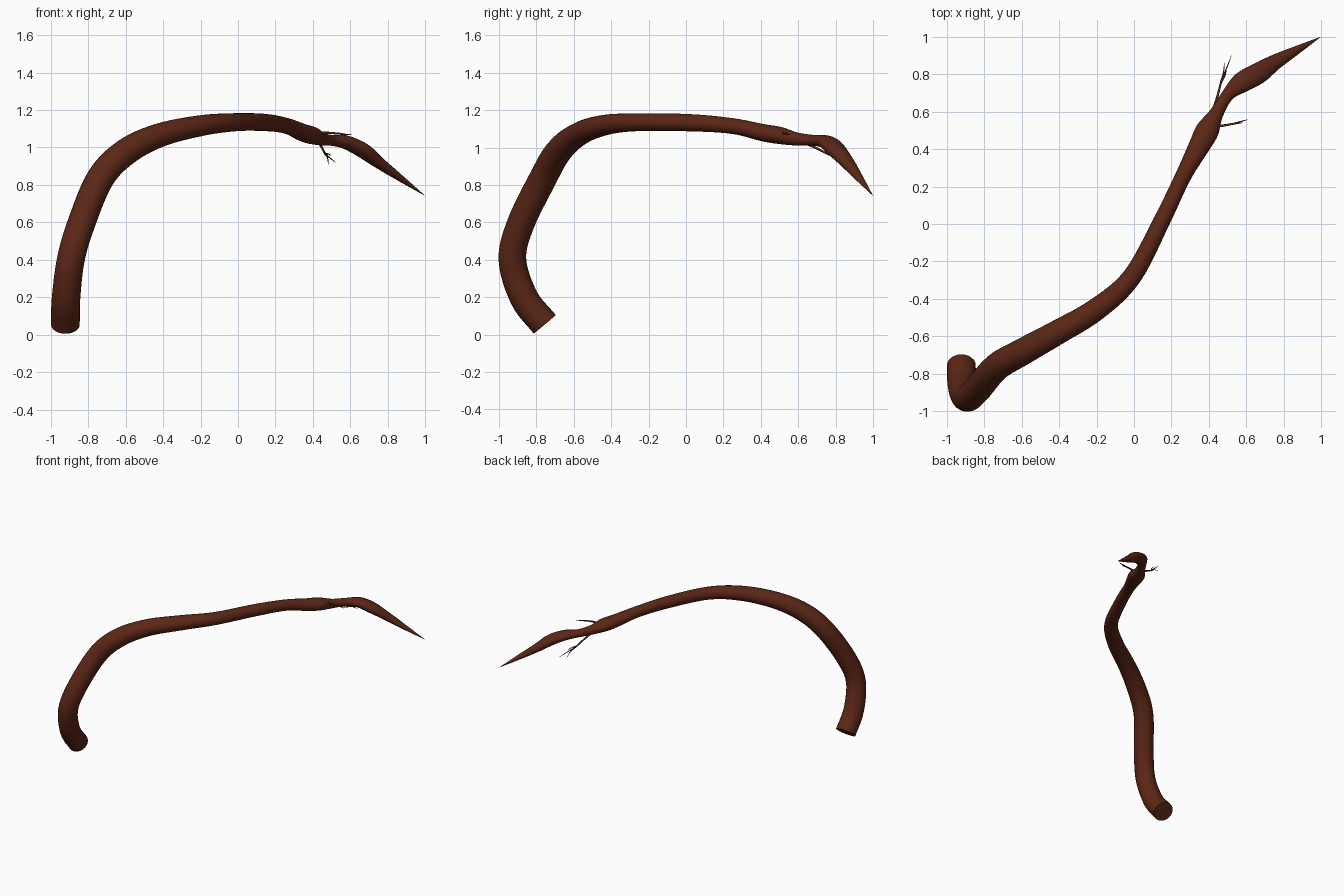
import bpy, bmesh, math
from mathutils import Vector

if "Cube" in bpy.data.objects:
    bpy.data.objects.remove(bpy.data.objects["Cube"])

mat = bpy.data.materials.new("dark_brown")
mat.diffuse_color = (0.105, 0.02, 0.008, 1)
mat.use_nodes = True
mat.node_tree.nodes["Principled BSDF"].inputs["Base Color"].default_value = mat.diffuse_color


def smooth_path(pts, steps):
    """Catmull-Rom through rows of (x, y, z, vertical radius, horizontal radius)."""
    p = [Vector(q) for q in pts]
    p = [p[0] * 2 - p[1]] + p + [p[-1] * 2 - p[-2]]
    out = []
    for i in range(1, len(p) - 2):
        a, b, c, d = p[i - 1:i + 3]
        for k in range(steps):
            t = k / steps
            out.append(0.5 * (2 * b + (c - a) * t + (2 * a - 5 * b + 4 * c - d) * t * t
                              + (3 * b - a - 3 * c + d) * t ** 3))
    return out + [p[-2]]


def tube(name, pts, sides=24, steps=6):
    """Capped tube along a path, keeping the ring frame untwisted."""
    rows = smooth_path(pts, steps)
    pos = [Vector(r[:3]) for r in rows]
    bm = bmesh.new()
    rings, u = [], Vector((1, 0, 0))
    for i, r in enumerate(rows):
        t = (pos[min(i + 1, len(pos) - 1)] - pos[max(i - 1, 0)]).normalized()
        u = u - t * u.dot(t)
        u.normalize()
        w = t.cross(u)
        side = t.cross(Vector((0, 0, 1))).normalized()
        rv, rh = max(r[3], 0.0008), max(r[4], 0.0008)
        ring = []
        for k in range(sides):
            a = 2 * math.pi * k / sides
            v = u * math.cos(a) + w * math.sin(a)
            ring.append(bm.verts.new(pos[i] + v * rv + side * v.dot(side) * (rh - rv)))
        rings.append(ring)
    for a, b in zip(rings, rings[1:]):
        for k in range(sides):
            n = (k + 1) % sides
            bm.faces.new((a[k], a[n], b[n], b[k]))
    bm.faces.new(rings[0][::-1])
    bm.faces.new(rings[-1])
    bmesh.ops.recalc_face_normals(bm, faces=bm.faces)
    me = bpy.data.meshes.new(name)
    bm.to_mesh(me)
    bm.free()
    ob = bpy.data.objects.new(name, me)
    bpy.context.collection.objects.link(ob)
    me.materials.append(mat)
    bpy.ops.object.select_all(action='DESELECT')
    ob.select_set(True)
    bpy.context.view_layer.objects.active = ob
    bpy.ops.object.shade_smooth_by_angle(angle=math.radians(50))
    return ob


# Body, neck and pointed head in one continuous skin
tube("body", [
    (-.922, -.755, .055, .077, .077),
    (-.918, -.865, .195, .076, .076),
    (-.893, -.928, .40, .074, .074),
    (-.838, -.885, .59, .074, .074),
    (-.735, -.765, .835, .074, .074),
    (-.60, -.685, .975, .072, .072),
    (-.42, -.585, 1.065, .064, .066),
    (-.20, -.455, 1.116, .056, .060),
    (-.01, -.28, 1.135, .048, .051),
    (.15, .02, 1.133, .046, .045),
    (.26, .25, 1.115, .042, .043),
    (.345, .41, 1.08, .046, .056),
    (.392, .50, 1.065, .046, .062),
    (.440, .59, 1.046, .035, .038),
    (.500, .688, 1.038, .029, .034),
    (.575, .755, 1.028, .036, .055),
    (.665, .805, .985, .040, .056),
    (.75, .862, .92, .031, .042),
    (.85, .918, .848, .020, .026),
    (.995, .998, .745, .001, .001),
])


def limb(name, pts, r0, r1):
    n = len(pts) - 1
    tube(name, [(*p, *(2 * (r0 + (r1 - r0) * i / n,))) for i, p in enumerate(pts)], 8, 3)


# Thin left arm with its clawed fingers
limb("left_arm", [(.42, .60, 1.04), (.445, .68, 1.005), (.465, .76, .965)], .008, .005)
limb("left_finger_long", [(.465, .76, .965), (.49, .82, .945), (.52, .90, .92)], .006, .001)
limb("left_finger_mid", [(.465, .76, .965), (.478, .81, .945), (.482, .86, .91)], .005, .001)
limb("left_finger_short", [(.462, .75, .968), (.485, .79, .965), (.495, .83, .955)], .005, .001)

# Thin right arm with its clawed fingers
limb("right_arm", [(.42, .52, 1.075), (.48, .526, 1.078), (.54, .537, 1.074)], .008, .005)
limb("right_finger_long", [(.54, .537, 1.074), (.575, .548, 1.07), (.608, .558, 1.068)], .006, .001)
limb("right_finger_short", [(.53, .535, 1.074), (.555, .537, 1.07), (.58, .54, 1.064)], .005, .001)
